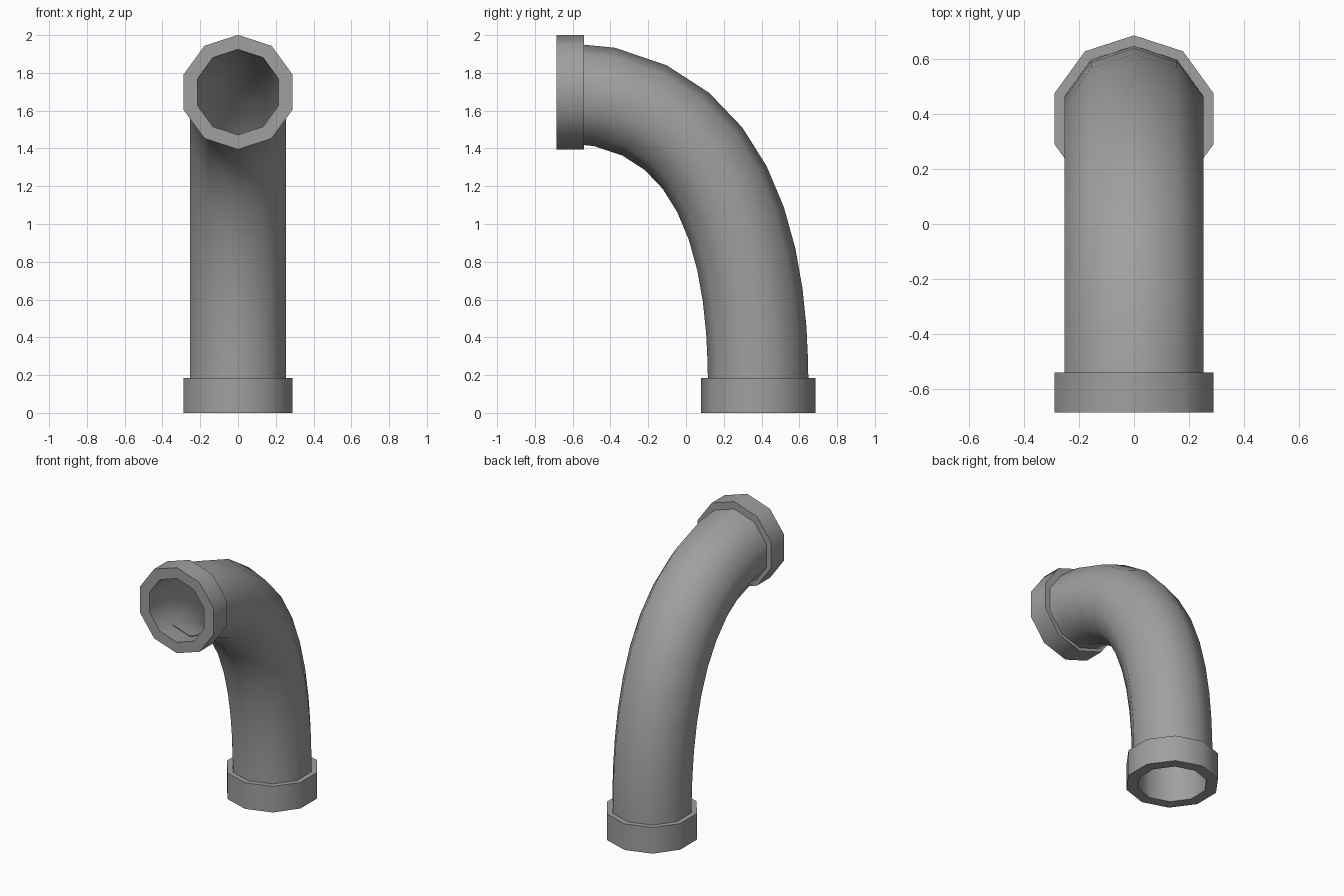
import bpy
import bmesh
import math
from mathutils import Vector

cube = bpy.data.objects.get("Cube")
if cube:
    bpy.data.objects.remove(cube)

SIDES, STEPS = 10, 12
COLLAR_R, PIPE_R, BORE_R = 0.303, 0.266, 0.226
X = Vector((1, 0, 0))
UP, FRONT = Vector((0, 0, 1)), Vector((0, -1, 0))

# Bend centre line: upright at the foot, level at the mouth
FOOT, FOOT_HANDLE = Vector((0, 0.382, 0)), Vector((0, 0.382, 0.41))
MOUTH_HANDLE, MOUTH = Vector((0, 0.43, 1.698)), Vector((0, -0.685, 1.698))

grey = bpy.data.materials.new("pipe grey")
grey.use_nodes = True
colour = (0.35, 0.35, 0.35, 1)
grey.diffuse_color = colour
grey.node_tree.nodes["Principled BSDF"].inputs["Base Color"].default_value = colour


def bend(t):
    """Centre and direction of the bend at t."""
    s = 1 - t
    centre = (FOOT * s**3 + FOOT_HANDLE * 3 * s * s * t
              + MOUTH_HANDLE * 3 * s * t * t + MOUTH * t**3)
    along = ((FOOT_HANDLE - FOOT) * s * s + (MOUTH_HANDLE - FOOT_HANDLE) * 2 * s * t
             + (MOUTH - MOUTH_HANDLE) * t * t)
    return centre, along.normalized()


def make_part(name, *strips):
    """Skin each strip of (centre, direction, radius) rings."""
    bm = bmesh.new()
    for strip in strips:
        rings = []
        for centre, along, radius in strip:
            side = along.cross(X)
            angles = [math.tau * k / SIDES for k in range(SIDES)]
            rings.append([bm.verts.new(centre + radius * (X * math.sin(a) + side * math.cos(a)))
                          for a in angles])
        for low, high in zip(rings, rings[1:]):
            for k in range(SIDES):
                n = (k + 1) % SIDES
                bm.faces.new((low[k], high[k], high[n], low[n]))
    mesh = bpy.data.meshes.new(name)
    bm.to_mesh(mesh)
    bm.free()
    mesh.materials.append(grey)
    obj = bpy.data.objects.new(name, mesh)
    bpy.context.collection.objects.link(obj)
    bpy.ops.object.select_all(action="DESELECT")
    obj.select_set(True)
    bpy.context.view_layer.objects.active = obj
    bpy.ops.object.shade_smooth_by_angle(angle=math.radians(50))


# Curved pipe: outer skin and bore
path = [bend(i / STEPS) for i in range(STEPS + 1)]
outer = [(c, d, PIPE_R) for c, d in path]
bore = [(c, d, BORE_R) for c, d in reversed(path)]
make_part("curved_pipe", outer, bore)

# Collars: flat end, rim and shoulder
foot_top = FOOT + UP * 0.185
make_part("foot_collar", [(FOOT, UP, BORE_R), (FOOT, UP, COLLAR_R),
                          (foot_top, UP, COLLAR_R), (foot_top, UP, BORE_R + 0.01)])
mouth_back = MOUTH - FRONT * 0.145
make_part("mouth_collar", [(mouth_back, FRONT, BORE_R + 0.01), (mouth_back, FRONT, COLLAR_R),
                           (MOUTH, FRONT, COLLAR_R), (MOUTH, FRONT, BORE_R)])
